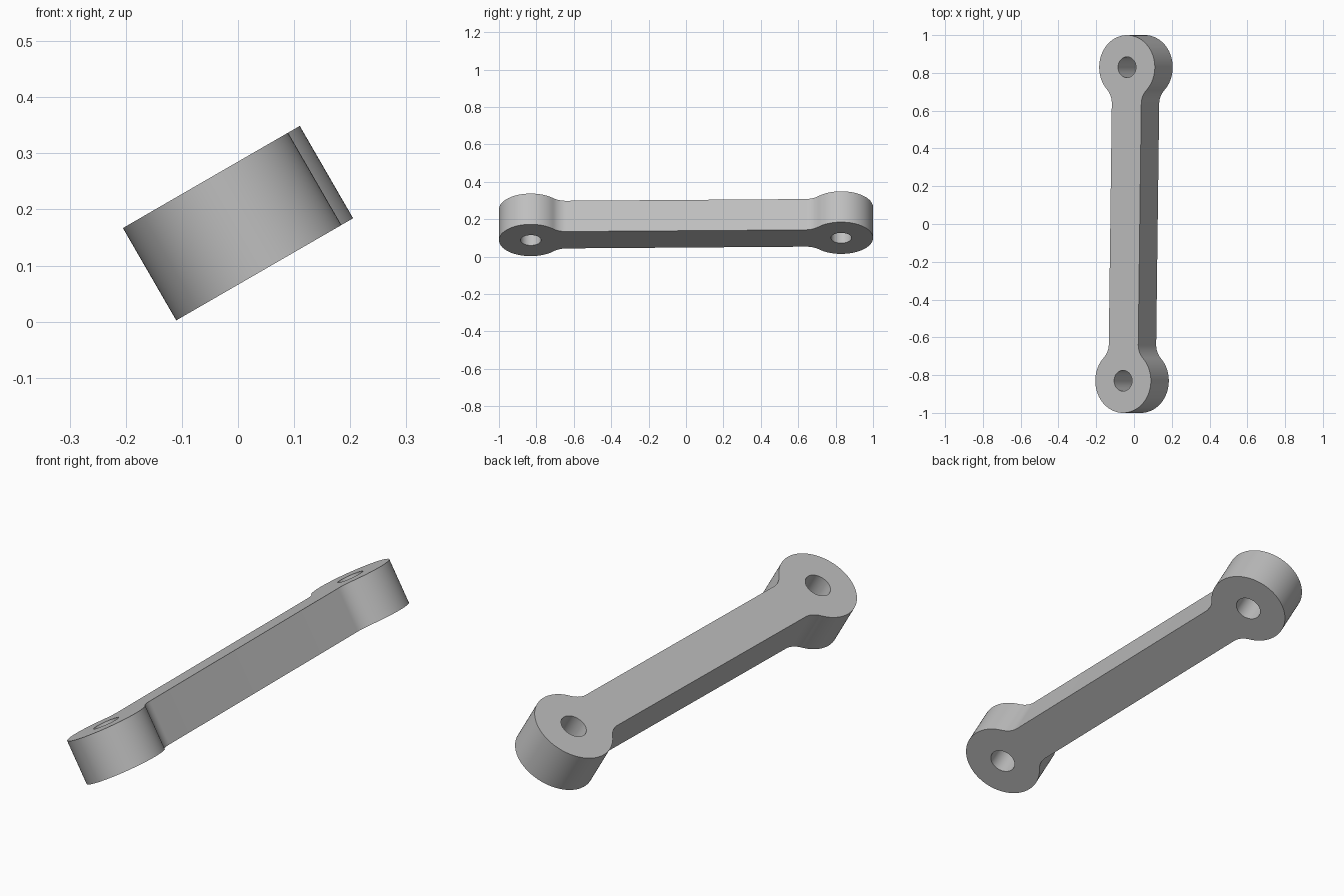
import bpy, bmesh
from math import sin, cos, pi, atan2, sqrt, radians, asin
from mathutils import Matrix

cube = bpy.data.objects.get("Cube")
if cube:
    bpy.data.objects.remove(cube, do_unlink=True)

HEAD_R, BAR_HALF, HOLE_R, FILLET = 0.17, 0.09, 0.055, 0.1
CENTRE, THICK = 0.83, 0.19


def arc(cx, cy, r, start, end, steps):
    return [(cx + r * cos(start + (end - start) * i / steps),
             cy + r * sin(start + (end - start) * i / steps)) for i in range(steps + 1)]


# One quarter of the outline: round head, then fillet into the straight bar
fx = BAR_HALF + FILLET
drop = sqrt((HEAD_R + FILLET) ** 2 - fx ** 2)
a = atan2(drop, fx)
quarter = arc(0, CENTRE, HEAD_R, pi / 2, -a, 32)
quarter += arc(fx, CENTRE - drop, FILLET, pi - a, pi, 10)[1:]

# Mirror the quarter into the full closed outline
right = quarter + [(x, -y) for x, y in reversed(quarter)]
outline = right + [(-x, y) for x, y in reversed(right[1:-1])]
holes = [arc(0, s * CENTRE, HOLE_R, 0, 2 * pi, 48)[:-1] for s in (1, -1)]

# Fill the profile around the two holes and extrude it
bm = bmesh.new()
edges = []
for loop in [outline] + holes:
    vs = [bm.verts.new((x, y, -THICK / 2)) for x, y in loop]
    edges += [bm.edges.new((v, vs[i - 1])) for i, v in enumerate(vs)]
bmesh.ops.triangle_fill(bm, edges=edges, use_beauty=True, normal=(0, 0, 1))
ext = bmesh.ops.extrude_face_region(bm, geom=bm.faces[:], use_keep_orig=True)
bmesh.ops.translate(bm, vec=(0, 0, THICK),
                    verts=[g for g in ext["geom"] if isinstance(g, bmesh.types.BMVert)])
bmesh.ops.recalc_face_normals(bm, faces=bm.faces[:])

# Slight skew in plane, then the tilt about the long axis
place = (Matrix.Translation((0, 0, 0.1755)) @ Matrix.Rotation(radians(-30), 4, "Y")
         @ Matrix.Rotation(-asin(0.012 / CENTRE), 4, "Z"))
bm.transform(place)
mesh = bpy.data.meshes.new("link_arm")
bm.to_mesh(mesh)
bm.free()

# Plain grey metal
grey = bpy.data.materials.new("grey")
grey.use_nodes = True
colour = (0.52, 0.52, 0.52, 1)
grey.diffuse_color = colour
grey.node_tree.nodes["Principled BSDF"].inputs["Base Color"].default_value = colour
mesh.materials.append(grey)

link = bpy.data.objects.new("link_arm", mesh)
bpy.context.collection.objects.link(link)
bpy.ops.object.select_all(action="DESELECT")
link.select_set(True)
bpy.context.view_layer.objects.active = link
bpy.ops.object.shade_smooth_by_angle(angle=radians(30))
